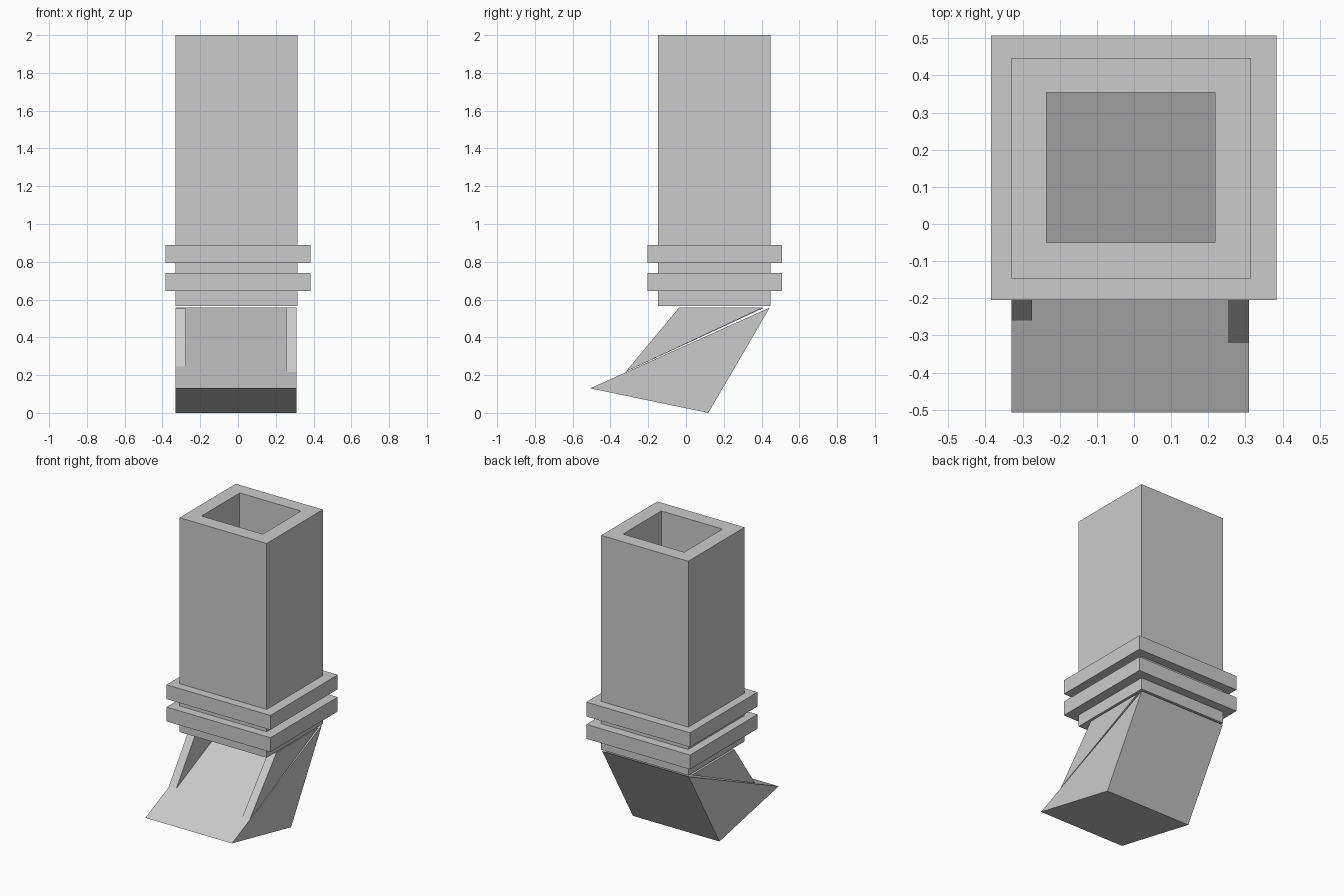
import bpy, bmesh

if "Cube" in bpy.data.objects:
    bpy.data.objects.remove(bpy.data.objects["Cube"])


def make_object(name, bm):
    bmesh.ops.recalc_face_normals(bm, faces=bm.faces)
    mesh = bpy.data.meshes.new(name)
    bm.to_mesh(mesh)
    bm.free()
    obj = bpy.data.objects.new(name, mesh)
    bpy.context.collection.objects.link(obj)
    return obj


def rect_tube(name, outer, inner, z0, z1):
    """Open rectangular tube; rectangles are (x0, x1, y0, y1)."""
    bm = bmesh.new()
    rings = []
    for (x0, x1, y0, y1), z in ((outer, z0), (outer, z1), (inner, z1), (inner, z0)):
        corners = ((x0, y0), (x1, y0), (x1, y1), (x0, y1))
        rings.append([bm.verts.new((x, y, z)) for x, y in corners])
    for i in range(4):
        a, b = rings[i], rings[(i + 1) % 4]
        for j in range(4):
            k = (j + 1) % 4
            bm.faces.new((a[j], a[k], b[k], b[j]))
    return make_object(name, bm)


def side_prism(name, profile, x0, x1):
    """Extrude a (y, z) profile along x."""
    bm = bmesh.new()
    face = bm.faces.new([bm.verts.new((x0, y, z)) for y, z in profile])
    ext = bmesh.ops.extrude_face_region(bm, geom=[face])
    verts = [v for v in ext["geom"] if isinstance(v, bmesh.types.BMVert)]
    bmesh.ops.translate(bm, verts=verts, vec=(x1 - x0, 0, 0))
    return make_object(name, bm)


# Hollow square shaft, open down to the ramp
shaft = (-0.33, 0.315, -0.147, 0.447)
rect_tube("shaft", shaft, (-0.235, 0.218, -0.05, 0.354), 0.567, 2.0)

# Two collars around the shaft
for i, z in enumerate((0.645, 0.794)):
    rect_tube(f"collar_{i + 1}", (-0.385, 0.383, -0.205, 0.507), shaft, z, z + 0.096)

# Sloped chute block
side_prism("chute_ramp", [(-0.507, 0.13), (0.118, 0.005), (0.443, 0.557)], -0.33, 0.31)

# Wedge-shaped cheeks beside the ramp
side_prism("left_cheek", [(-0.26, 0.245), (-0.04, 0.555), (0.41, 0.555)], -0.33, -0.275)
side_prism("right_cheek", [(-0.32, 0.217), (-0.037, 0.557), (0.405, 0.557)], 0.255, 0.31)

# Rest the lowest edge on the ground
for v in bpy.data.objects["chute_ramp"].data.vertices:
    if v.co.z < 0.01:
        v.co.z = 0.0
